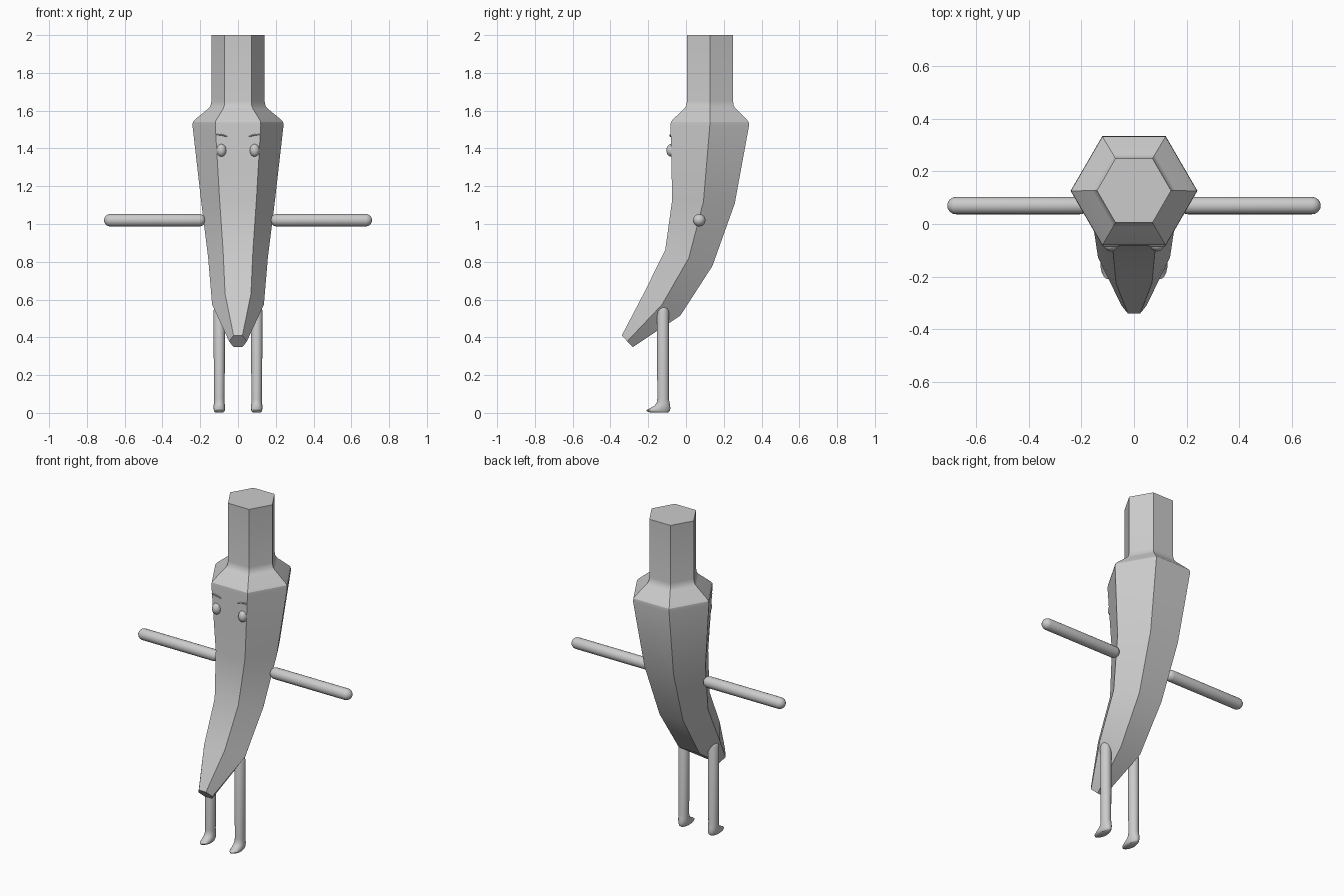
import bpy, bmesh, math
from mathutils import Vector as V

if "Cube" in bpy.data.objects:
    bpy.data.objects.remove(bpy.data.objects["Cube"])


def loft(name, rings, n, angle=30):
    """Skin a list of (centre, u axis, v axis) rings and cap both ends."""
    bm = bmesh.new()
    loops = []
    for c, u, v in rings:
        loops.append([bm.verts.new(c + u * math.cos(2 * math.pi * i / n)
                                   + v * math.sin(2 * math.pi * i / n)) for i in range(n)])
    for a, b in zip(loops, loops[1:]):
        for i in range(n):
            j = (i + 1) % n
            bm.faces.new((a[i], a[j], b[j], b[i]))
    bm.faces.new(loops[0][::-1])
    bm.faces.new(loops[-1])
    bmesh.ops.recalc_face_normals(bm, faces=bm.faces)
    return finish(name, bm, angle)


def finish(name, bm, angle):
    me = bpy.data.meshes.new(name)
    bm.to_mesh(me)
    bm.free()
    ob = bpy.data.objects.new(name, me)
    bpy.context.collection.objects.link(ob)
    bpy.ops.object.select_all(action='DESELECT')
    ob.select_set(True)
    bpy.context.view_layer.objects.active = ob
    bpy.ops.object.shade_smooth_by_angle(angle=math.radians(angle))
    return ob


def span_ring(fy, fz, by, bz, rx, flat=1.0):
    """Ring spanning a front and a back point in the side view."""
    f, b = V((0, fy, fz)), V((0, by, bz))
    return (f + b) / 2, V((rx, 0, 0)), (b - f) / 2 / flat


# Curved six-sided body with stem: front y, z, back y, z, half width
body = [(-0.34, 0.41, -0.282, 0.348, 0.047),
        (-0.225, 0.63, -0.03, 0.515, 0.137),
        (-0.11, 0.862, 0.14, 0.778, 0.158),
        (-0.073, 1.13, 0.258, 1.108, 0.195),
        (-0.082, 1.522, 0.334, 1.522, 0.241),
        (-0.08, 1.54, 0.332, 1.54, 0.239),
        (-0.07, 1.553, 0.322, 1.553, 0.228),
        (-0.01, 1.61, 0.264, 1.61, 0.158),
        (0.001, 1.625, 0.253, 1.625, 0.146),
        (0.005, 1.65, 0.249, 1.65, 0.141),
        (0.005, 2.0, 0.249, 2.0, 0.141)]
loft("body", [span_ring(*s, flat=math.sin(math.pi / 3)) for s in body], 6)

# Leg running into a pointed foot: front y, back y, z, half width
leg = [(-0.19, -0.095, 0.002, 0.022), (-0.207, -0.087, 0.008, 0.027),
       (-0.21, -0.084, 0.014, 0.029), (-0.19, -0.083, 0.025, 0.03),
       (-0.167, -0.084, 0.038, 0.03), (-0.155, -0.087, 0.055, 0.028),
       (-0.152, -0.091, 0.075, 0.028), (-0.153, -0.091, 0.54, 0.031),
       (-0.148, -0.096, 0.556, 0.026), (-0.138, -0.106, 0.567, 0.016),
       (-0.124, -0.12, 0.572, 0.002)]

# Capsule arm: x, radius
R = 0.033
arm = [(0.172 + R - R * math.cos(t), R * math.sin(t))
       for t in (0.08, 0.4, 0.8, 1.2, math.pi / 2)]
arm += [(0.882 - x, r) for x, r in arm[::-1]]

for side, s in (("left", 1), ("right", -1)):
    rings = [span_ring(f, z, b, z, w) for f, b, z, w in leg]
    loft(side + "_leg", [(c + V((0.099 * s, 0, 0)), u, v) for c, u, v in rings], 20, 50)
    loft(side + "_arm", [(V((s * x, 0.07, 1.02)), V((0, r, 0)), V((0, 0, r)))
                         for x, r in arm], 20, 50)

    # Oval eye on the front face
    bm = bmesh.new()
    bmesh.ops.create_uvsphere(bm, u_segments=20, v_segments=12, radius=1)
    bmesh.ops.scale(bm, vec=(0.026, 0.025, 0.033), verts=bm.verts)
    bmesh.ops.translate(bm, vec=(s * 0.088, -0.079, 1.39), verts=bm.verts)
    finish(side + "_eye", bm, 60)

    # Thin tapered eyebrow
    brow = [(0.057, 1.463, 0.002), (0.075, 1.469, 0.004),
            (0.095, 1.473, 0.004), (0.117, 1.474, 0.002)]
    loft(side + "_eyebrow", [(V((s * x, -0.081, z)), V((0, 0.006, 0)), V((0, 0, r)))
                             for x, z, r in brow], 8)
